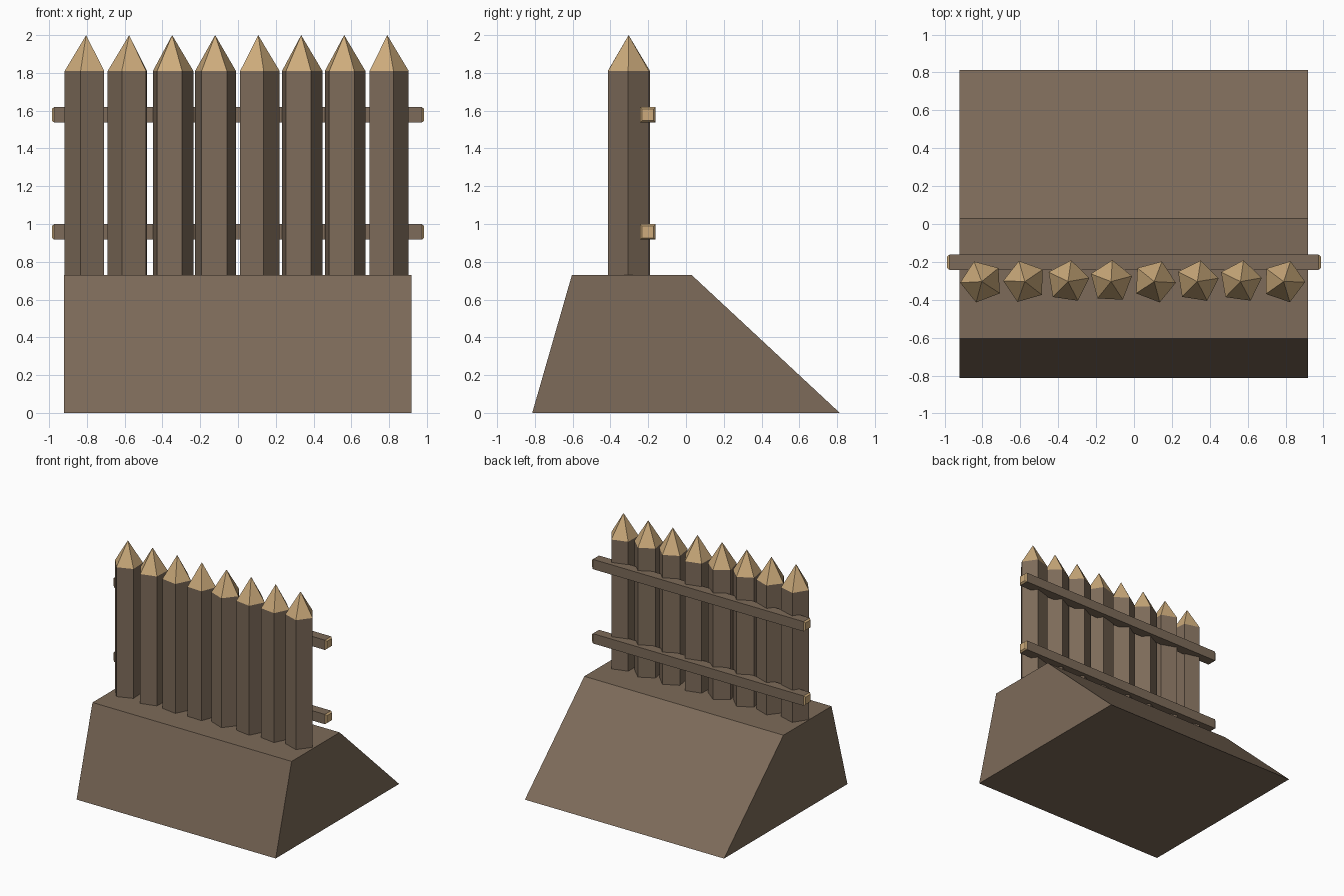
import bpy, bmesh, math

if "Cube" in bpy.data.objects:
    bpy.data.objects.remove(bpy.data.objects["Cube"])


def material(name, rgb):
    m = bpy.data.materials.new(name)
    m.diffuse_color = (*rgb, 1)
    m.use_nodes = True
    m.node_tree.nodes["Principled BSDF"].inputs["Base Color"].default_value = m.diffuse_color
    return m


BROWN = material("weathered brown", (0.205, 0.146, 0.100))
TAN = material("fresh cut wood", (0.61, 0.41, 0.20))


def loft(name, rings, tan_spans=(), tan_caps=False):
    """Skin matching rings of points; a one-point ring makes a tip."""
    bm = bmesh.new()
    loops = [[bm.verts.new(p) for p in ring] for ring in rings]
    for s, (a, b) in enumerate(zip(loops, loops[1:])):
        n = len(a)
        for i in range(n):
            j = (i + 1) % n
            quad = [a[i], a[j], b[0]] if len(b) == 1 else [a[i], a[j], b[j], b[i]]
            bm.faces.new(quad).material_index = int(s in tan_spans)
    for loop in (loops[0], loops[-1]):
        if len(loop) > 2:
            bm.faces.new(loop).material_index = int(tan_caps)
    bmesh.ops.recalc_face_normals(bm, faces=bm.faces)
    mesh = bpy.data.meshes.new(name)
    bm.to_mesh(mesh)
    bm.free()
    mesh.materials.append(BROWN)
    mesh.materials.append(TAN)
    obj = bpy.data.objects.new(name, mesh)
    bpy.context.collection.objects.link(obj)
    return obj


# Earth bank: steep front, long back slope
profile = [(-0.814, 0), (-0.604, 0.73), (0.03, 0.73), (0.814, 0)]
loft("earth_bank", [[(x, y, z) for y, z in profile] for x in (-0.921, 0.918)])

# Five-sided stakes with sharpened tips, each turned a little differently
R, Y = 0.114, -0.304
for i, turn in enumerate((255, 250, 297.6, 303, 285, 297, 298, 287)):
    x = -0.804 + 0.2277 * i
    angles = [math.radians(turn + 72 * k) for k in range(5)]
    rings = [[(x + R * math.cos(a), Y + R * math.sin(a), z) for a in angles]
             for z in (0.6, 1.81)]
    loft(f"stake_{i + 1}", rings + [[(x, Y, 2.0)]], tan_spans=(1,))

# Cross rails behind the stakes, with chamfered cut ends
for name, zc in (("lower_rail", 0.958), ("upper_rail", 1.578)):
    rings = []
    for x, h in ((-0.986, 0.031), (-0.973, 0.041), (0.973, 0.041), (0.986, 0.031)):
        rings.append([(x, -0.202 + sy * h, zc + sz * h)
                      for sy, sz in ((-1, -1), (1, -1), (1, 1), (-1, 1))])
    loft(name, rings, tan_spans=(0, 2), tan_caps=True)
